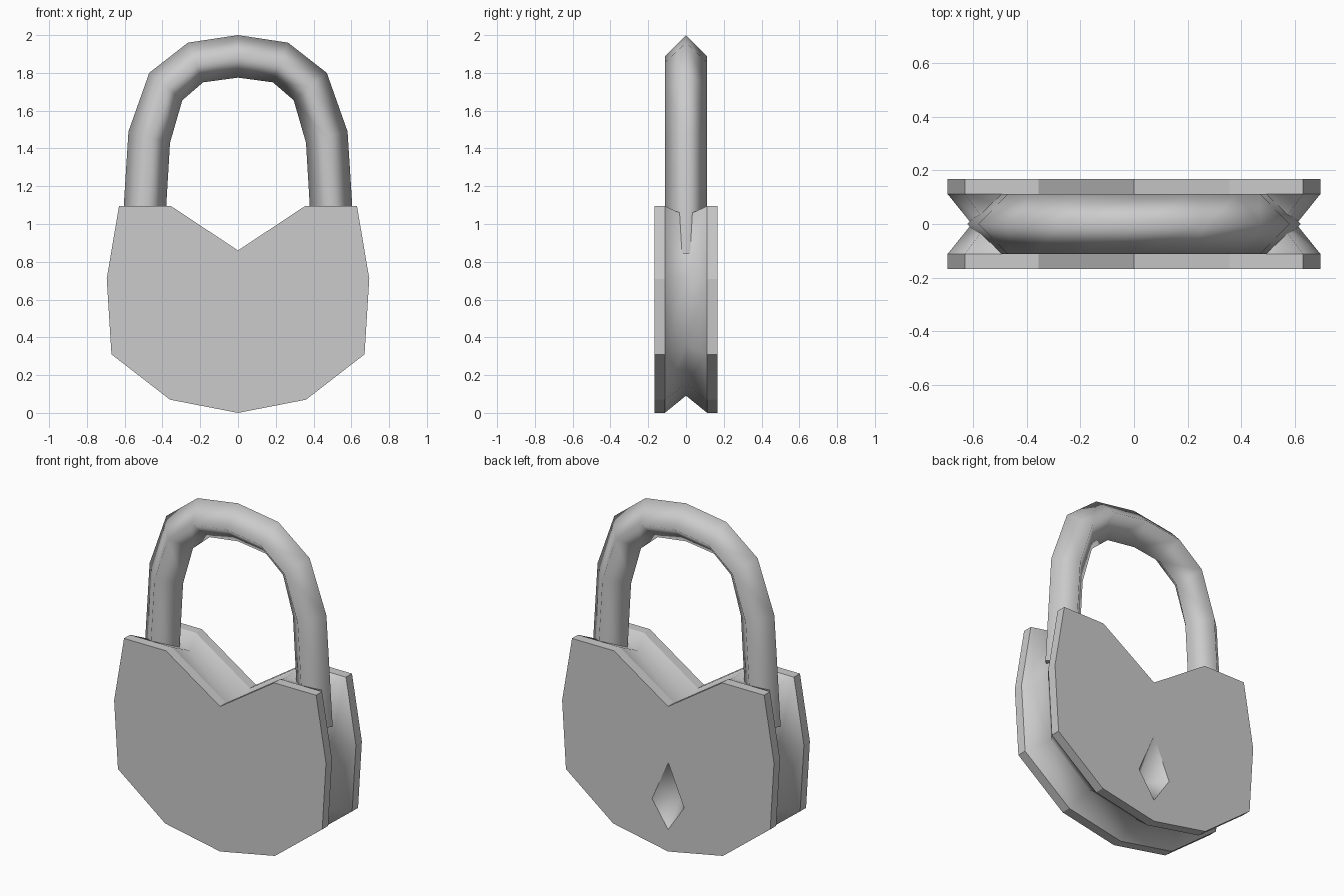
import bpy
import bmesh

cube = bpy.data.objects.get("Cube")
if cube:
    bpy.data.objects.remove(cube, do_unlink=True)

steel = bpy.data.materials.new("grey steel")
steel.use_nodes = True
GREY = (0.6, 0.6, 0.6, 1)
steel.diffuse_color = GREY
steel.node_tree.nodes["Principled BSDF"].inputs["Base Color"].default_value = GREY


def finish(name, bm):
    bmesh.ops.recalc_face_normals(bm, faces=bm.faces)
    mesh = bpy.data.meshes.new(name)
    bm.to_mesh(mesh)
    bm.free()
    mesh.materials.append(steel)
    obj = bpy.data.objects.new(name, mesh)
    bpy.context.collection.objects.link(obj)
    return obj


def bridge(bm, a, b, smooth):
    """Join two closed rings with quads."""
    for i in range(len(a)):
        j = (i + 1) % len(a)
        bm.faces.new((a[i], a[j], b[j], b[i])).smooth = smooth


# Body: two plates with a V groove running around the rim between them
half = [(0.36, 0.07), (0.67, 0.31), (0.695, 0.71), (0.63, 1.095), (0.355, 1.095)]
outline = [(0, 0)] + half + [(0, 0.86)] + [(-x, z) for x, z in reversed(half)]
FACE, INNER, MID_Z, SHRINK = 0.168, 0.112, 0.7, 0.87

bm = bmesh.new()
rings = []
for y, s in ((-FACE, 1), (-INNER, 1), (0, SHRINK), (INNER, 1), (FACE, 1)):
    rings.append([bm.verts.new((x * s, y, MID_Z + (z - MID_Z) * s)) for x, z in outline])
for i in range(4):
    bridge(bm, rings[i], rings[i + 1], i in (1, 2))
bm.faces.new(rings[0])

# Diamond keyhole sunk into the back plate
hole = [bm.verts.new((x, FACE, z)) for x, z in ((0, 0.13), (0.105, 0.285), (0, 0.53), (-0.105, 0.285))]
pit = bm.verts.new((0, 0.02, 0.3))
for i in range(4):
    bm.faces.new((hole[i], hole[(i + 1) % 4], pit)).smooth = True
back = rings[4]
bm.faces.new(back[:7] + [hole[2], hole[1], hole[0]])
bm.faces.new(back[6:] + [back[0], hole[0], hole[3], hole[2]])

# Keep the plate edges crisp while the groove stays smooth
for e in bm.edges:
    if any(not f.smooth for f in e.link_faces):
        e.smooth = False
finish("lock_body", bm)

# Shackle: four-sided tube given by its outer and inner edges
arch = [((0.621, 0.84), (0.395, 0.84)), ((0.58, 1.49), (0.36, 1.43)),
        ((0.47, 1.80), (0.295, 1.655)), ((0.265, 1.96), (0.185, 1.75))]
path = arch + [((0, 2.0), (0, 1.775))]
path += [((-a, b), (-c, d)) for (a, b), (c, d) in reversed(arch)]

bm = bmesh.new()
loops = []
for (ox, oz), (ix, iz) in path:
    mx, mz = (ox + ix) / 2, (oz + iz) / 2
    ring = [(ox, 0, oz), (mx, -INNER, mz), (ix, 0, iz), (mx, INNER, mz)]
    loops.append([bm.verts.new(p) for p in ring])
for a, b in zip(loops, loops[1:]):
    bridge(bm, a, b, True)
for cap in (loops[0], loops[-1]):
    for e in bm.faces.new(cap).edges:
        e.smooth = False
finish("shackle", bm)
